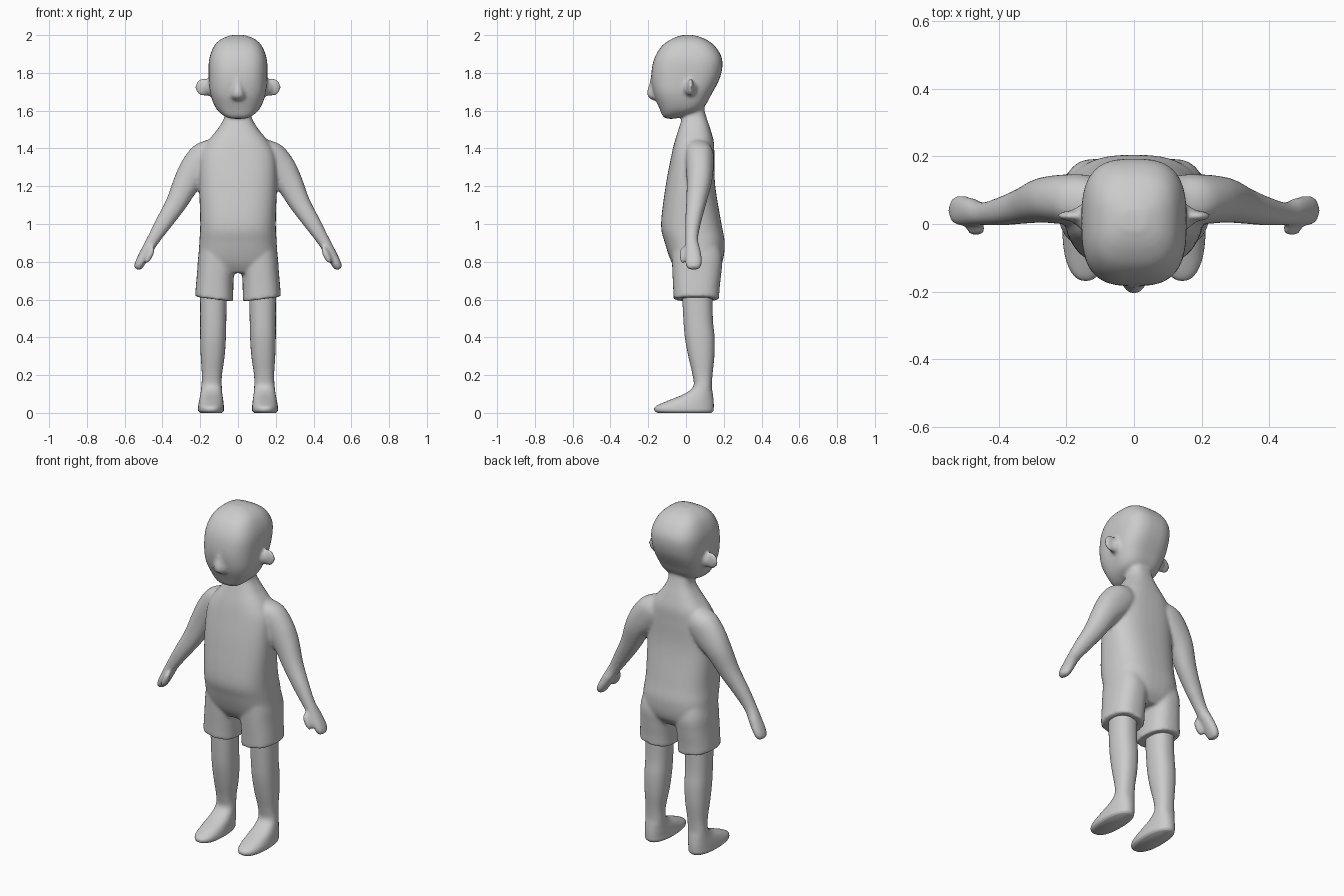
import bpy, bmesh, math
from mathutils import Vector, Matrix

SEG, SUB = 40, 5


def spline(keys):
    """Catmull-Rom interpolation of tuples, so few key rings give a smooth form."""
    k = [keys[0]] + list(keys) + [keys[-1]]
    out = []
    for i in range(1, len(k) - 2):
        for s in range(SUB):
            t = s / SUB
            out.append([0.5 * (2 * b + (c - a) * t + (2 * a - 5 * b + 4 * c - d) * t * t
                               + (3 * b - a - 3 * c + d) * t ** 3)
                        for a, b, c, d in zip(k[i - 1], k[i], k[i + 1], k[i + 2])])
    return out + [list(keys[-1])]


def skin(bm, rings):
    rows = [[bm.verts.new(p) for p in r] for r in rings]
    for a, b in zip(rows, rows[1:]):
        for i in range(SEG):
            j = (i + 1) % SEG
            bm.faces.new((a[i], a[j], b[j], b[i]))
    bm.faces.new(rows[0][::-1])
    bm.faces.new(rows[-1])


def unit(i, p):
    a = 2 * math.pi * i / SEG
    c, s = math.cos(a), math.sin(a)
    return (math.copysign(abs(c) ** (2 / p), c), math.copysign(abs(s) ** (2 / p), s))


def upright(bm, keys, p, side=1, tilt=0.0):
    """Vertical loft; keys are (z, centre x, half width, front y, back y)."""
    rings = []
    for z, cx, hx, y0, y1 in spline(keys):
        ring = []
        for i in range(SEG):
            u, v = unit(i, p)
            ring.append((side * (cx + hx * u), (y0 + y1) / 2 + (y1 - y0) / 2 * v, z + tilt * hx * u))
        rings.append(ring)
    skin(bm, rings)


def limb(bm, keys, side):
    """Slanted loft; keys are (x, y, z, half thickness, half depth)."""
    perp = Vector((0.89, 0, 0.46))
    rings = []
    for x, y, z, r, d in spline(keys):
        ring = []
        for i in range(SEG):
            u, v = unit(i, 2.2)
            q = Vector((x, y + d * v, z)) + perp * (r * u)
            ring.append((side * q.x, q.y, q.z))
        rings.append(ring)
    skin(bm, rings)


def blob(bm, loc, size, turn=0.0):
    m = Matrix.Translation(loc) @ Matrix.Rotation(turn, 4, 'Y') @ Matrix.Diagonal((*size, 1))
    bmesh.ops.create_uvsphere(bm, u_segments=24, v_segments=16, radius=1, matrix=m)


def finish(bm, name):
    bmesh.ops.recalc_face_normals(bm, faces=bm.faces)
    me = bpy.data.meshes.new(name)
    bm.to_mesh(me)
    bm.free()
    ob = bpy.data.objects.new(name, me)
    bpy.context.collection.objects.link(ob)
    bpy.context.view_layer.objects.active = ob
    ob.select_set(True)
    return ob


bm = bmesh.new()
# torso and neck
upright(bm, [(0.74, 0, 0.15, -0.04, 0.15), (0.80, 0, 0.205, -0.078, 0.193),
             (0.90, 0, 0.205, -0.112, 0.205), (1.00, 0, 0.20, -0.132, 0.188),
             (1.20, 0, 0.205, -0.108, 0.155), (1.35, 0, 0.20, -0.08, 0.15),
             (1.43, 0, 0.165, -0.062, 0.148), (1.50, 0, 0.11, -0.04, 0.13),
             (1.56, 0, 0.074, -0.022, 0.11), (1.62, 0, 0.068, -0.01, 0.095),
             (1.72, 0, 0.06, 0.0, 0.09)], 2.6)
# head
upright(bm, [(1.557, 0, 0.03, -0.10, -0.06), (1.57, 0, 0.07, -0.122, -0.02),
             (1.61, 0, 0.115, -0.14, 0.085), (1.69, 0, 0.147, -0.172, 0.137),
             (1.78, 0, 0.155, -0.184, 0.182), (1.87, 0, 0.153, -0.17, 0.192),
             (1.94, 0, 0.128, -0.13, 0.155), (1.98, 0, 0.088, -0.075, 0.10),
             (2.0, 0, 0.035, -0.02, 0.04)], 2.9)
# nose
upright(bm, [(1.655, 0, 0.022, -0.175, -0.12), (1.672, 0, 0.038, -0.2, -0.12),
             (1.70, 0, 0.034, -0.207, -0.12), (1.74, 0, 0.024, -0.195, -0.12),
             (1.80, 0, 0.012, -0.184, -0.12)], 2)
for s in (-1, 1):
    # ear
    blob(bm, (s * 0.18, 0.024, 1.725), (0.047, 0.016, 0.048))
    blob(bm, (s * 0.15, 0.022, 1.72), (0.035, 0.035, 0.042))
    # arm and hand
    limb(bm, [(0.10, 0.06, 1.42, 0.06, 0.06), (0.15, 0.07, 1.375, 0.09, 0.075),
              (0.21, 0.073, 1.30, 0.092, 0.073), (0.27, 0.07, 1.22, 0.072, 0.066),
              (0.327, 0.054, 1.11, 0.056, 0.053), (0.39, 0.038, 1.01, 0.045, 0.042),
              (0.447, 0.03, 0.92, 0.034, 0.034), (0.485, 0.037, 0.855, 0.030, 0.041),
              (0.515, 0.040, 0.80, 0.027, 0.044), (0.531, 0.040, 0.77, 0.021, 0.035),
              (0.536, 0.040, 0.76, 0.008, 0.015)], s)
    # thumb
    blob(bm, (s * 0.468, -0.014, 0.835), (0.018, 0.021, 0.05), s * -0.45)
    # shorts leg
    upright(bm, [(0.602, 0.126, 0.101, -0.066, 0.175), (0.66, 0.124, 0.099, -0.068, 0.178),
                 (0.74, 0.119, 0.097, -0.072, 0.187), (0.82, 0.112, 0.098, -0.075, 0.192),
                 (0.92, 0.10, 0.09, -0.08, 0.17)], 2.5, s, 0.13)
body = finish(bm, "body_with_shorts")
mod = body.modifiers.new("blend", 'REMESH')
mod.mode = 'VOXEL'
mod.voxel_size = 0.009
mod.use_smooth_shade = True
mod = body.modifiers.new("soften", 'SMOOTH')
mod.factor = 0.5
mod.iterations = 6

# legs and feet
for s, name in ((-1, "right_leg"), (1, "left_leg")):
    bm = bmesh.new()
    upright(bm, [(0.0, 0.143, 0.058, -0.15, 0.135), (0.012, 0.143, 0.068, -0.167, 0.145),
                 (0.035, 0.143, 0.068, -0.16, 0.147), (0.065, 0.142, 0.064, -0.095, 0.146),
                 (0.10, 0.141, 0.058, -0.01, 0.142), (0.14, 0.14, 0.054, 0.038, 0.137),
                 (0.20, 0.138, 0.053, 0.035, 0.14), (0.30, 0.134, 0.063, 0.012, 0.15),
                 (0.40, 0.132, 0.068, -0.006, 0.151), (0.50, 0.131, 0.069, -0.014, 0.142),
                 (0.66, 0.13, 0.071, -0.022, 0.14)], 2.3, s)
    finish(bm, name)
    bpy.ops.object.shade_smooth_by_angle(angle=math.radians(50))
    bpy.ops.object.select_all(action='DESELECT')
